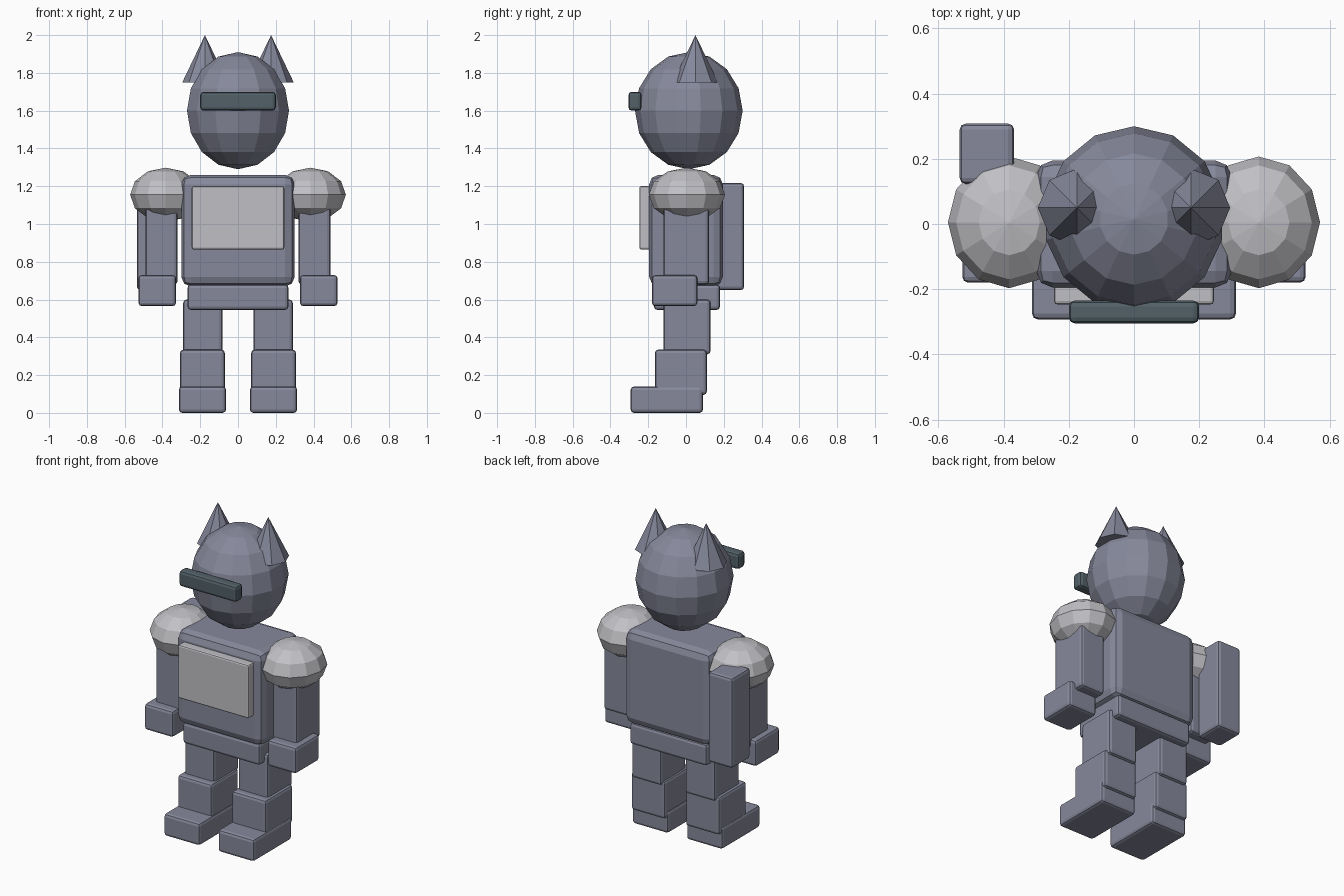
import bpy, bmesh, math
from mathutils import Matrix, Vector

cube = bpy.data.objects.get("Cube")
if cube:
    bpy.data.objects.remove(cube, do_unlink=True)


def material(name, rgb):
    m = bpy.data.materials.new(name)
    m.use_nodes = True
    m.diffuse_color = (*rgb, 1)
    m.node_tree.nodes["Principled BSDF"].inputs["Base Color"].default_value = (*rgb, 1)
    return m


armour = material("blue grey armour", (0.24, 0.25, 0.33))
silver = material("light silver", (0.53, 0.53, 0.56))
glass = material("dark teal glass", (0.085, 0.12, 0.14))


def finish(name, bm, mat):
    mesh = bpy.data.meshes.new(name)
    bm.to_mesh(mesh)
    bm.free()
    mesh.materials.append(mat)
    obj = bpy.data.objects.new(name, mesh)
    bpy.context.collection.objects.link(obj)
    return obj


def box(name, x, y, z, mat=armour, bevel=0.018):
    """Bevelled box spanning the (min, max) pair on each axis."""
    spans = (x, y, z)
    bm = bmesh.new()
    size = [b - a for a, b in spans]
    bmesh.ops.create_cube(bm, size=1, matrix=Matrix.Diagonal((*size, 1)))
    obj = finish(name, bm, mat)
    obj.location = [(a + b) / 2 for a, b in spans]
    mod = obj.modifiers.new("rounded edges", "BEVEL")
    mod.width = bevel
    mod.segments = 2
    return obj


def ball(name, centre, radii, segments, rings, mat):
    """Faceted ellipsoid with one meridian turned to the back."""
    bm = bmesh.new()
    bmesh.ops.create_uvsphere(bm, u_segments=segments, v_segments=rings, radius=1)
    rim = next(v.co for v in bm.verts if abs(v.co.z) < 0.01)
    turn = math.pi / 2 - math.atan2(rim.y, rim.x)
    bm.transform(Matrix.Diagonal((*radii, 1)) @ Matrix.Rotation(turn, 4, "Z"))
    obj = finish(name, bm, mat)
    obj.location = centre
    return obj


def cone(name, base, radius, height, mat):
    bm = bmesh.new()
    bmesh.ops.create_cone(bm, cap_ends=True, segments=8, radius1=radius, radius2=0, depth=height)
    obj = finish(name, bm, mat)
    obj.location = Vector(base) + Vector((0, 0, height / 2))
    return obj


# Head and visor
ball("head", (0, 0.015, 1.6), (0.277, 0.285, 0.31), 14, 8, armour)
box("visor", (-0.2, 0.2), (-0.305, -0.235), (1.6, 1.7), glass)

# Trunk
box("torso", (-0.3, 0.3), (-0.195, 0.195), (0.67, 1.26), bevel=0.05)
box("chest_plate", (-0.245, 0.245), (-0.247, -0.17), (0.865, 1.2), silver, 0.01)
box("pelvis", (-0.267, 0.267), (-0.17, 0.18), (0.545, 0.68))

# Ears and limbs, once for each side
for side, s in (("left", 1), ("right", -1)):
    def span(a, b):
        return tuple(sorted((s * a, s * b)))

    cone(side + "_ear", (s * 0.175, 0.05, 1.75), 0.12, 0.25, armour)
    ball(side + "_shoulder", (s * 0.383, 0.005, 1.155), (0.188, 0.202, 0.143), 12, 6, silver)
    box(side + "_arm", span(0.32, 0.49), (-0.12, 0.122), (0.68, 1.13))
    box(side + "_hand", span(0.328, 0.527), (-0.18, 0.06), (0.565, 0.73))
    box(side + "_thigh", span(0.083, 0.29), (-0.12, 0.13), (0.31, 0.6))
    box(side + "_shin", span(0.07, 0.307), (-0.165, 0.11), (0.095, 0.335))
    box(side + "_foot", span(0.063, 0.313), (-0.293, 0.09), (0, 0.14))

# Pack behind the right arm
box("arm_pack", (-0.535, -0.368), (0.123, 0.308), (0.65, 1.217))
